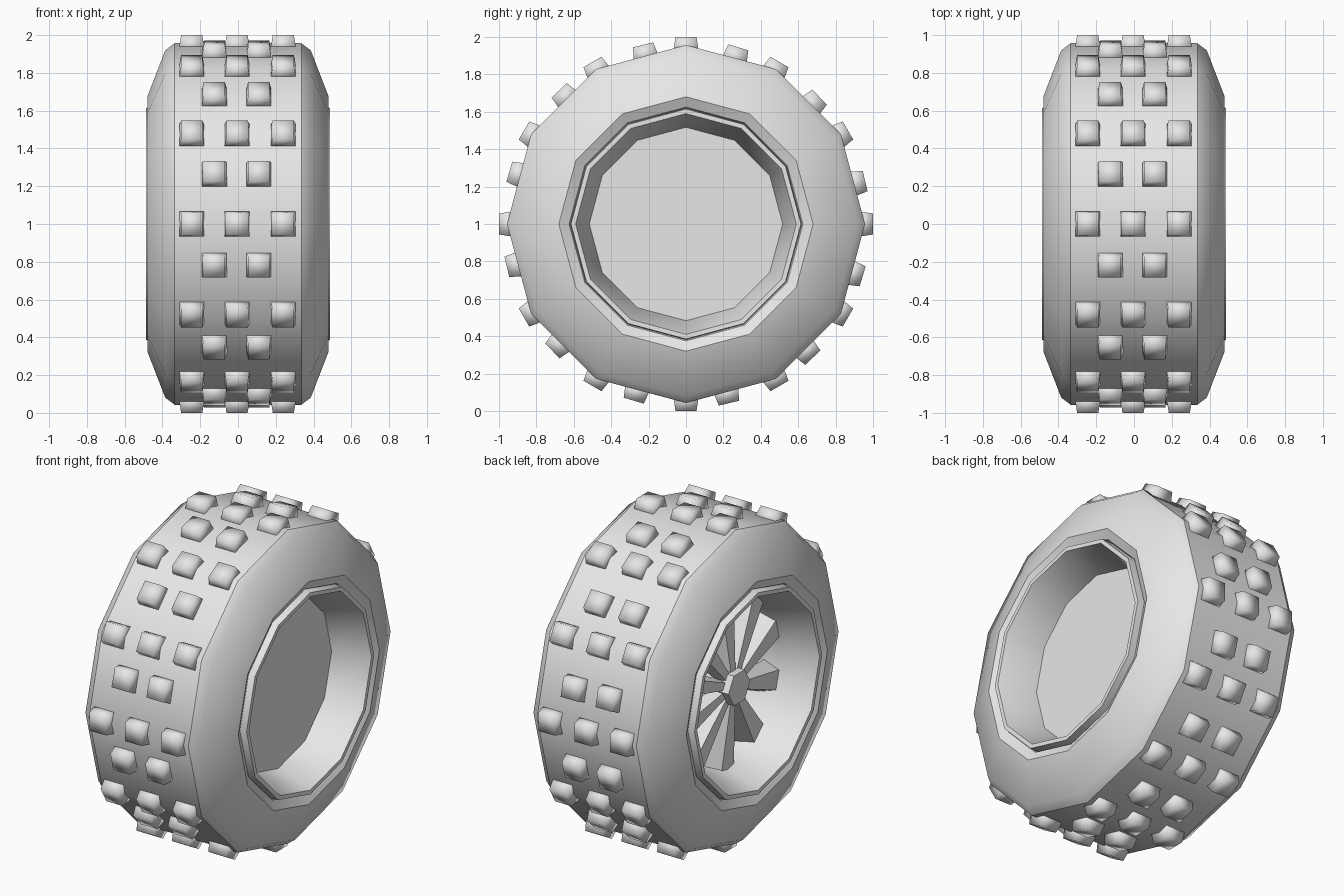
import bpy
import bmesh
from math import cos, sin, pi, radians
from mathutils import Matrix, Vector

cube = bpy.data.objects.get("Cube")
if cube:
    bpy.data.objects.remove(cube, do_unlink=True)

SIDES = 12
grey = bpy.data.materials.new("plain_grey")
grey.use_nodes = True
grey.diffuse_color = (0.8, 0.8, 0.8, 1)
grey.node_tree.nodes["Principled BSDF"].inputs["Base Color"].default_value = (0.8, 0.8, 0.8, 1)


def finish(name, bm, angle):
    """Turn a bmesh into a shaded object."""
    bmesh.ops.recalc_face_normals(bm, faces=bm.faces)
    mesh = bpy.data.meshes.new(name)
    bm.to_mesh(mesh)
    bm.free()
    mesh.materials.append(grey)
    obj = bpy.data.objects.new(name, mesh)
    bpy.context.collection.objects.link(obj)
    bpy.ops.object.select_all(action="DESELECT")
    obj.select_set(True)
    bpy.context.view_layer.objects.active = obj
    bpy.ops.object.shade_smooth_by_angle(angle=radians(angle))
    return obj


def on_wheel(x, r, a, side=0):
    """Point at radius r and angle a (from the front, upward), shifted along the tangent."""
    return Vector((x, -r * cos(a) + side * sin(a), 1 + r * sin(a) + side * cos(a)))


def lathe(name, profile, angle, sides=SIDES):
    """Spin a closed (x, radius) profile around the axle."""
    bm = bmesh.new()
    rings = [[bm.verts.new(on_wheel(x, r, 2 * pi * i / sides)) for x, r in profile]
             for i in range(sides)]
    n = len(profile)
    for i, ring in enumerate(rings):
        after = rings[(i + 1) % sides]
        for j in range(n):
            k = (j + 1) % n
            bm.faces.new((ring[j], ring[k], after[k], after[j]))
    return finish(name, bm, angle)


def disc(name, x0, x1, radius, sides):
    """Closed prism along the axle."""
    bm = bmesh.new()
    ends = [[bm.verts.new(on_wheel(x, radius, 2 * pi * i / sides)) for i in range(sides)]
            for x in (x0, x1)]
    for ring in ends:
        bm.faces.new(ring)
    for i in range(sides):
        k = (i + 1) % sides
        bm.faces.new((ends[0][i], ends[0][k], ends[1][k], ends[1][i]))
    return finish(name, bm, 20)


def frustum(bm, low, high):
    """Join two four-point loops into a solid."""
    a = [bm.verts.new(p) for p in low]
    b = [bm.verts.new(p) for p in high]
    bm.faces.new(a)
    bm.faces.new(b)
    for i in range(4):
        k = (i + 1) % 4
        bm.faces.new((a[i], a[k], b[k], b[i]))


def mirrored(half):
    return half + [(-x, r) for x, r in reversed(half)]


# Tyre carcass and wheel rim
lathe("tyre", mirrored([(0.40, 0.60), (0.45, 0.625), (0.478, 0.68), (0.385, 0.92), (0.335, 0.957)]), 33)
lathe("rim", mirrored([(0.42, 0.62), (0.488, 0.615), (0.488, 0.59), (0.27, 0.517)]), 33)

# Closed plate on one side, hexagonal hub on the other
disc("rim_plate", 0.25, 0.27, 0.52, SIDES)
disc("hub", -0.36, -0.22, 0.105, 6)

# Tread blocks: rows of three on the corners, rows of two on the flats
CORNERS = ((-1, -1), (1, -1), (1, 1), (-1, 1))
bm = bmesh.new()
for i in range(SIDES):
    for xs, offset, top in (((-0.245, -0.005, 0.24), 0, 1.0), ((-0.125, 0.11), 16.5, 0.985)):
        a = 2 * pi * i / SIDES + radians(offset)
        for x in xs:
            low, high = ([on_wheel(x + u * w, r, a, v * w) for u, v in CORNERS]
                         for w, r in ((0.07, top - 0.09), (0.056, top)))
            frustum(bm, low, high)
finish("tread_blocks", bm, 180)

# Spokes: flared bars, wider and deeper toward the rim
SPOKES = 10
bm = bmesh.new()
for i in range(SPOKES):
    a = 2 * pi * i / SPOKES + pi / 2
    sections = []
    for r, front, back, narrow, wide in ((0.07, -0.32, -0.26, 0.02, 0.03),
                                         (0.525, -0.28, -0.17, 0.06, 0.095)):
        sections.append([on_wheel(front, r, a, -narrow), on_wheel(front, r, a, narrow),
                         on_wheel(back, r, a, wide), on_wheel(back, r, a, -wide)])
    frustum(bm, *sections)
finish("spokes", bm, 30)
